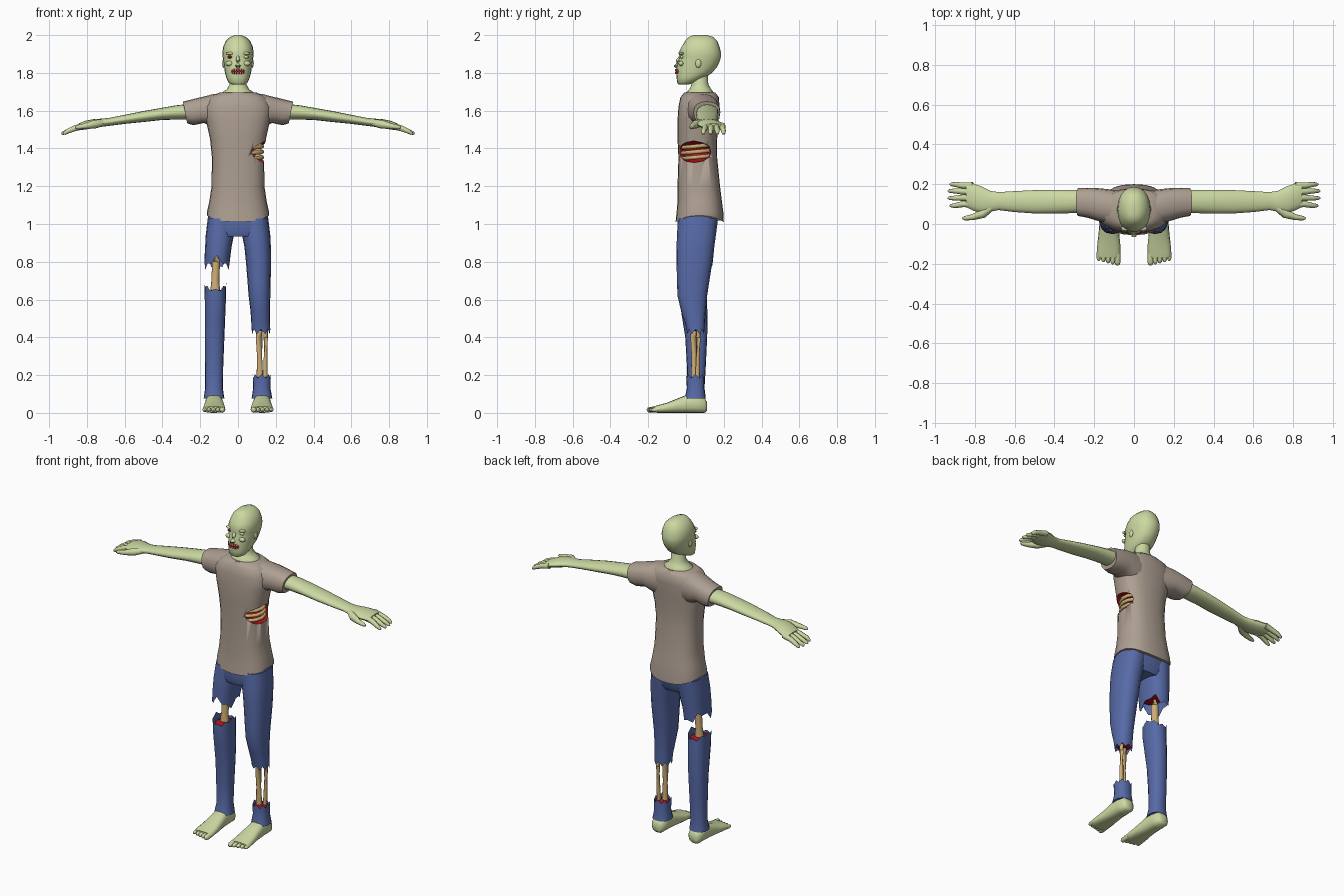
import bpy, bmesh, math
from mathutils import Vector, Matrix

COLORS = {
    "skin": (0.60, 0.69, 0.36), "shirt": (0.42, 0.345, 0.285), "denim": (0.095, 0.145, 0.39),
    "bone": (0.62, 0.42, 0.18), "flesh": (0.45, 0.005, 0.01), "dark": (0.05, 0.02, 0.015),
    "teeth": (0.72, 0.62, 0.42),
}
MATS = {}
for key, c in COLORS.items():
    MATS[key] = bpy.data.materials.new(key)
    MATS[key].diffuse_color = (*c, 1)


def finish(name, bm, mat, side=1, angle=50):
    """Turn a bmesh into a smooth shaded object, optionally mirrored in x."""
    if side < 0:
        bmesh.ops.scale(bm, vec=(-1, 1, 1), verts=bm.verts)
    bmesh.ops.recalc_face_normals(bm, faces=bm.faces)
    me = bpy.data.meshes.new(name)
    bm.to_mesh(me)
    bm.free()
    me.materials.append(MATS[mat])
    ob = bpy.data.objects.new(name, me)
    bpy.context.collection.objects.link(ob)
    bpy.ops.object.select_all(action='DESELECT')
    ob.select_set(True)
    bpy.context.view_layer.objects.active = ob
    bpy.ops.object.shade_smooth_by_angle(angle=math.radians(angle))
    return ob


def skin_rings(bm, rings, cap0, cap1):
    for r, q in zip(rings, rings[1:]):
        for i in range(len(r)):
            j = (i + 1) % len(r)
            bm.faces.new((r[i], r[j], q[j], q[i]))
    if cap0:
        bm.faces.new(rings[0])
    if cap1:
        bm.faces.new(rings[-1])


def loft(name, mat, axis, sections, n=16, power=2.0, caps=(True, True), jag0=None, jag1=None, side=1):
    """Sections: (position on axis, a min, a max, b min, b max) with rounded outline."""
    bm = bmesh.new()
    rings = []
    for k, (t, a0, a1, b0, b1) in enumerate(sections):
        ring = []
        for i in range(n):
            ang = 2 * math.pi * i / n
            c, s = math.cos(ang), math.sin(ang)
            a = (a0 + a1) / 2 + (a1 - a0) / 2 * math.copysign(abs(c) ** (2 / power), c)
            b = (b0 + b1) / 2 + (b1 - b0) / 2 * math.copysign(abs(s) ** (2 / power), s)
            h = t
            if k == 0 and jag0:
                h += jag0(ang)
            if k == len(sections) - 1 and jag1:
                h += jag1(ang)
            co = {"z": (a, b, h), "x": (h, a, b), "y": (a, h, b)}[axis]
            ring.append(bm.verts.new(co))
        rings.append(ring)
    skin_rings(bm, rings, *caps)
    return finish(name, bm, mat, side)


def tube(name, mat, points, radii, n=8, side=1):
    bm = bmesh.new()
    pts = [Vector(p) for p in points]
    rings = []
    for i, p in enumerate(pts):
        d = pts[min(i + 1, len(pts) - 1)] - pts[max(i - 1, 0)]
        rot = d.to_track_quat('Z', 'Y')
        rings.append([bm.verts.new(p + rot @ Vector((math.cos(2 * math.pi * k / n), math.sin(2 * math.pi * k / n), 0)) * radii[i])
                      for k in range(n)])
    skin_rings(bm, rings, True, True)
    return finish(name, bm, mat, side)


def ball(name, mat, loc, scale, subdiv=2):
    bm = bmesh.new()
    bmesh.ops.create_icosphere(bm, subdivisions=subdiv, radius=1,
                               matrix=Matrix.Translation(loc) @ Matrix.Diagonal((*scale, 1)))
    return finish(name, bm, mat)


# Shirt body, with a torn wound cut into its left side
shirt = loft("shirt", "shirt", "z", [
    (1.01, -.165, .165, -.055, .200), (1.06, -.165, .165, -.050, .198), (1.12, -.152, .152, -.045, .19),
    (1.20, -.140, .140, -.045, .180), (1.35, -.138, .138, -.040, .165), (1.45, -.148, .148, -.045, .165),
    (1.55, -.170, .170, -.045, .172), (1.62, -.180, .180, -.040, .177), (1.67, -.150, .150, -.030, .175),
    (1.695, -.10, .10, -.01, .155)], n=24, power=2.5, jag0=lambda a: .035 * math.cos(a) ** 2)
shirt.data.materials.append(MATS["flesh"])
cutter = ball("wound_cutter", "shirt", (.145, .04, 1.382), (.115, .10, .058))
cutter.data.materials.append(MATS["flesh"])
for p in cutter.data.polygons:
    p.material_index = 1
cutter.hide_render = True
mod = shirt.modifiers.new("wound", 'BOOLEAN')
mod.operation, mod.solver, mod.object = 'DIFFERENCE', 'EXACT', cutter
bpy.context.view_layer.objects.active = shirt
bpy.ops.object.modifier_apply(modifier="wound")
bpy.data.objects.remove(cutter)

# Ribs curving across the wound
for k, z in enumerate((1.412, 1.383, 1.354)):
    arc = [math.radians(-80 + 25 * i) for i in range(7)]
    tube(f"rib_{k}", "bone", [(.015 + .113 * math.cos(a), .06 + .088 * math.sin(a), z + .008 * math.sin(a)) for a in arc],
         [.011] * 7)

# Neck and head
loft("neck", "skin", "z", [(1.66, -.10, .10, .0, .15), (1.694, -.088, .088, .0, .148), (1.712, -.06, .06, .018, .135),
                           (1.74, -.044, .044, .03, .118), (1.82, -.045, .045, .03, .115)])
loft("head", "skin", "z", [
    (1.738, -.030, .030, -.038, .015), (1.748, -.050, .050, -.046, .040), (1.775, -.062, .062, -.050, .10),
    (1.80, -.069, .069, -.052, .138), (1.83, -.073, .073, -.050, .163), (1.86, -.078, .078, -.044, .178),
    (1.885, -.081, .081, -.034, .185), (1.905, -.083, .083, -.040, .186), (1.94, -.078, .078, -.022, .177),
    (1.97, -.064, .064, -.004, .165), (1.99, -.042, .042, .014, .145), (2.0, -.018, .018, .04, .11)], n=20, power=2.2)
tube("nose", "skin", [(0, -.030, 1.885), (0, -.044, 1.862), (0, -.050, 1.838), (0, -.044, 1.826)], [.008, .011, .015, .008])
for s in (-1, 1):
    ball("nostril", "dark", (s * .008, -.061, 1.834), (.004, .004, .005), 1)
    ball("ear", "skin", (s * .076, .065, 1.85), (.008, .016, .024))
    ball("brow", "skin", (s * .040, -.022, 1.903), (.026, .014, .008))
    ball("cheek", "skin", (s * .045, -.026, 1.850), (.022, .014, .014))
ball("torn_eye", "flesh", (-.043, -.022, 1.884), (.013, .009, .008))
ball("torn_pupil", "dark", (-.043, -.028, 1.884), (.006, .005, .004), 1)
ball("closed_eye", "skin", (.043, -.022, 1.884), (.014, .009, .008))

# Open mouth with two rows of teeth
ball("mouth", "flesh", (0, -.044, 1.807), (.038, .013, .017))
for i in range(-2, 3):
    for z in (1.815, 1.799):
        ball("tooth", "teeth", (i * .0125, -.056 + .002 * abs(i), z), (.0055, .004, .006), 1)

# Sleeves, arms and hands
for s, tag in ((-1, "right"), (1, "left")):
    loft(f"sleeve_{tag}", "shirt", "x", [
        (.06, .0, .165, 1.50, 1.695), (.13, .0, .175, 1.51, 1.688), (.18, .015, .18, 1.535, 1.675),
        (.235, .032, .182, 1.523, 1.662), (.28, .04, .18, 1.532, 1.648)],
        power=2.4, side=s, jag1=lambda a: .012 * math.sin(a))
    loft(f"arm_{tag}", "skin", "x", [
        (.24, .058, .172, 1.552, 1.638), (.33, .054, .172, 1.553, 1.628), (.41, .053, .172, 1.550, 1.614),
        (.50, .053, .170, 1.540, 1.598), (.60, .060, .165, 1.530, 1.578), (.68, .070, .160, 1.520, 1.562),
        (.72, .062, .166, 1.515, 1.558), (.765, .054, .188, 1.507, 1.555), (.81, .068, .204, 1.500, 1.546),
        (.845, .086, .208, 1.496, 1.532)], side=s)
    for k, (y0, y1, tip) in enumerate(((.100, .092, .925), (.132, .130, .935), (.163, .166, .935), (.193, .199, .925))):
        tube(f"finger_{tag}_{k}", "skin", [(.81, y0, 1.520), (.86, y0, 1.508), (.90, y1, 1.492), (tip - .007, y1, 1.480),
                                           (tip, y1, 1.477)], [.017, .0155, .0125, .009, .004], side=s)
    tube(f"thumb_{tag}", "skin", [(.715, .085, 1.536), (.76, .052, 1.528), (.81, .034, 1.518), (.85, .029, 1.512),
                                  (.862, .028, 1.510)], [.018, .023, .015, .011, .005], side=s)

# Jeans: seat, torn short leg on the right, longer torn leg on the left
loft("jeans_seat", "denim", "z", [(.935, -.15, .15, -.035, .14), (.96, -.166, .166, -.045, .155),
                                  (1.05, -.158, .158, -.044, .175), (1.09, -.14, .14, -.03, .165)], n=20, power=2.6)
thigh = [(1.03, .01, .16, -.042, .17), (.94, .022, .171, -.048, .158), (.88, .034, .174, -.05, .15)]
loft("torn_thigh_right", "denim", "z", thigh + [(.795, .045, .178, -.05, .14)], power=2.4, caps=(True, False),
     jag1=lambda a: .026 * math.sin(3 * a) + .013 * math.cos(8 * a), side=-1)
loft("jeans_leg_left", "denim", "z", thigh + [
    (.80, .042, .175, -.05, .14), (.70, .05, .173, -.048, .124), (.62, .056, .171, -.045, .112),
    (.54, .066, .169, -.026, .105), (.48, .070, .169, -.006, .100), (.43, .072, .171, .005, .098)],
    power=2.4, caps=(True, False), jag1=lambda a: .012 * math.cos(8 * a))
loft("jeans_shin_right", "denim", "z", [
    (.665, .062, .178, -.035, .108), (.60, .064, .176, -.035, .110), (.50, .068, .176, -.02, .115),
    (.40, .072, .176, -.004, .112), (.25, .078, .175, .005, .105), (.13, .080, .174, .008, .098),
    (.075, .072, .182, -.008, .105)], power=2.4, caps=(False, True),
    jag0=lambda a: .016 * math.cos(2 * a) + .008 * math.cos(8 * a), side=-1)
loft("jeans_cuff_left", "denim", "z", [(.195, .078, .174, .0, .098), (.13, .080, .172, .005, .097),
                                       (.075, .072, .182, -.008, .105)], power=2.4, caps=(False, True),
     jag0=lambda a: .010 * math.cos(8 * a))

# Raw flesh inside the torn legs
for name, loc, scale in (("thigh_flesh", (-.112, .045, .85), (.058, .085, .012)),
                         ("knee_flesh", (-.12, .037, .64), (.050, .062, .012)),
                         ("calf_flesh", (.121, .052, .445), (.044, .042, .012)),
                         ("ankle_flesh", (.126, .049, .182), (.042, .043, .010))):
    ball(name, "flesh", loc, scale)

# Exposed leg bones
tube("thigh_bone", "bone", [(-.116, .045, .87), (-.116, .045, .80), (-.120, .042, .70), (-.121, .04, .63)],
     [.026, .022, .021, .028], n=10)
tube("shin_bone_inner", "bone", [(.112, .042, .46), (.112, .042, .40), (.114, .042, .30), (.116, .044, .17)],
     [.021, .018, .014, .018])
tube("shin_bone_outer", "bone", [(.146, .066, .46), (.147, .066, .40), (.147, .065, .30), (.144, .06, .17)],
     [.014, .012, .011, .013])

# Bare feet with toes
for s, tag in ((-1, "right"), (1, "left")):
    loft(f"foot_{tag}", "skin", "y", [
        (.112, .105, .150, .012, .055), (.098, .086, .168, .0, .082), (.05, .082, .172, .0, .100),
        (.0, .080, .174, .0, .094), (-.05, .074, .178, .0, .074), (-.10, .069, .184, .0, .054),
        (-.145, .068, .187, .0, .042), (-.17, .076, .182, .002, .034)], power=2.6, side=s)
    for k in range(5):
        x, r = .083 + .0235 * k, (.0155, .0125, .012, .0115, .011)[k]
        tip = -.207 + .0055 * k
        tube(f"toe_{tag}_{k}", "skin", [(x, -.14, .020), (x, tip + .015, .016), (x, tip + .004, .015), (x, tip, .013)],
             [r, r, r * .75, r * .35], side=s)
